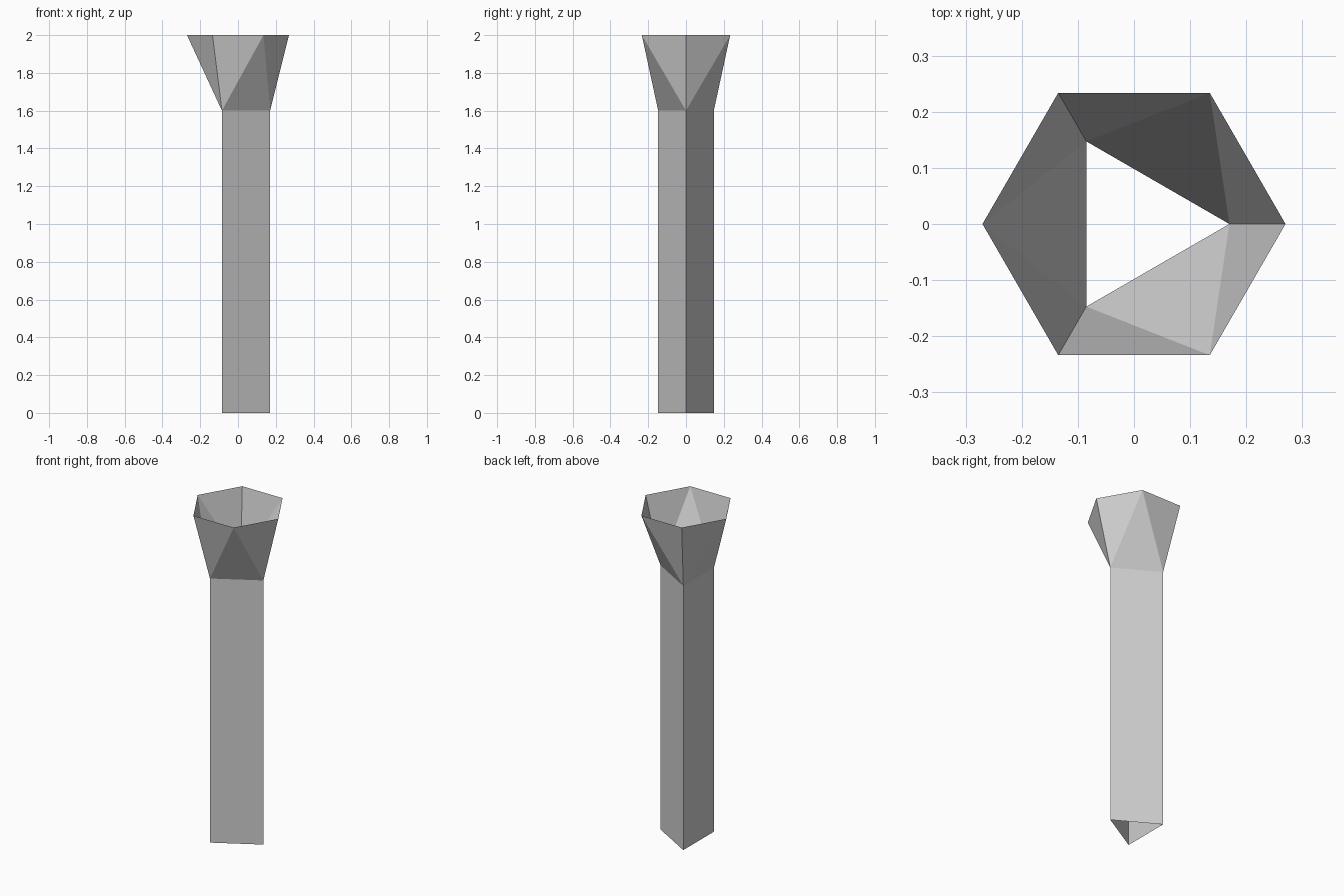
import bpy, bmesh
from math import cos, sin, radians

if "Cube" in bpy.data.objects:
    bpy.data.objects.remove(bpy.data.objects["Cube"])

grey = bpy.data.materials.new("light_grey")
grey.diffuse_color = (0.62, 0.62, 0.62, 1)
grey.use_nodes = True
grey.node_tree.nodes["Principled BSDF"].inputs["Base Color"].default_value = grey.diffuse_color


def ring(bm, radius, z, sides):
    return [bm.verts.new((radius * cos(radians(360 * i / sides)),
                          radius * sin(radians(360 * i / sides)), z))
            for i in range(sides)]


def finish(bm, name):
    mesh = bpy.data.meshes.new(name)
    bm.to_mesh(mesh)
    bm.free()
    mesh.materials.append(grey)
    obj = bpy.data.objects.new(name, mesh)
    bpy.context.collection.objects.link(obj)
    return obj


# Shaft: open three-sided tube
bm = bmesh.new()
low, high = ring(bm, 0.17, 0.0, 3), ring(bm, 0.17, 1.6, 3)
for i in range(3):
    j = (i + 1) % 3
    bm.faces.new((low[i], low[j], high[j], high[i]))
finish(bm, "shaft")

# Flared mouth: triangle opening out to a hexagon, open at both ends
bm = bmesh.new()
tri, rim = ring(bm, 0.17, 1.6, 3), ring(bm, 0.27, 2.0, 6)
for i in range(3):
    j = (i + 1) % 3
    a, mid, b = rim[2 * i], rim[2 * i + 1], rim[2 * j]
    bm.faces.new((tri[i], mid, a))
    bm.faces.new((tri[i], tri[j], mid))
    bm.faces.new((tri[j], b, mid))
bmesh.ops.recalc_face_normals(bm, faces=bm.faces)
# keep the outside as the front of the shell
bm.normal_update()
if sum(f.normal.dot(f.calc_center_median().to_2d().to_3d()) for f in bm.faces) < 0:
    bmesh.ops.reverse_faces(bm, faces=bm.faces)
finish(bm, "flared_mouth")
